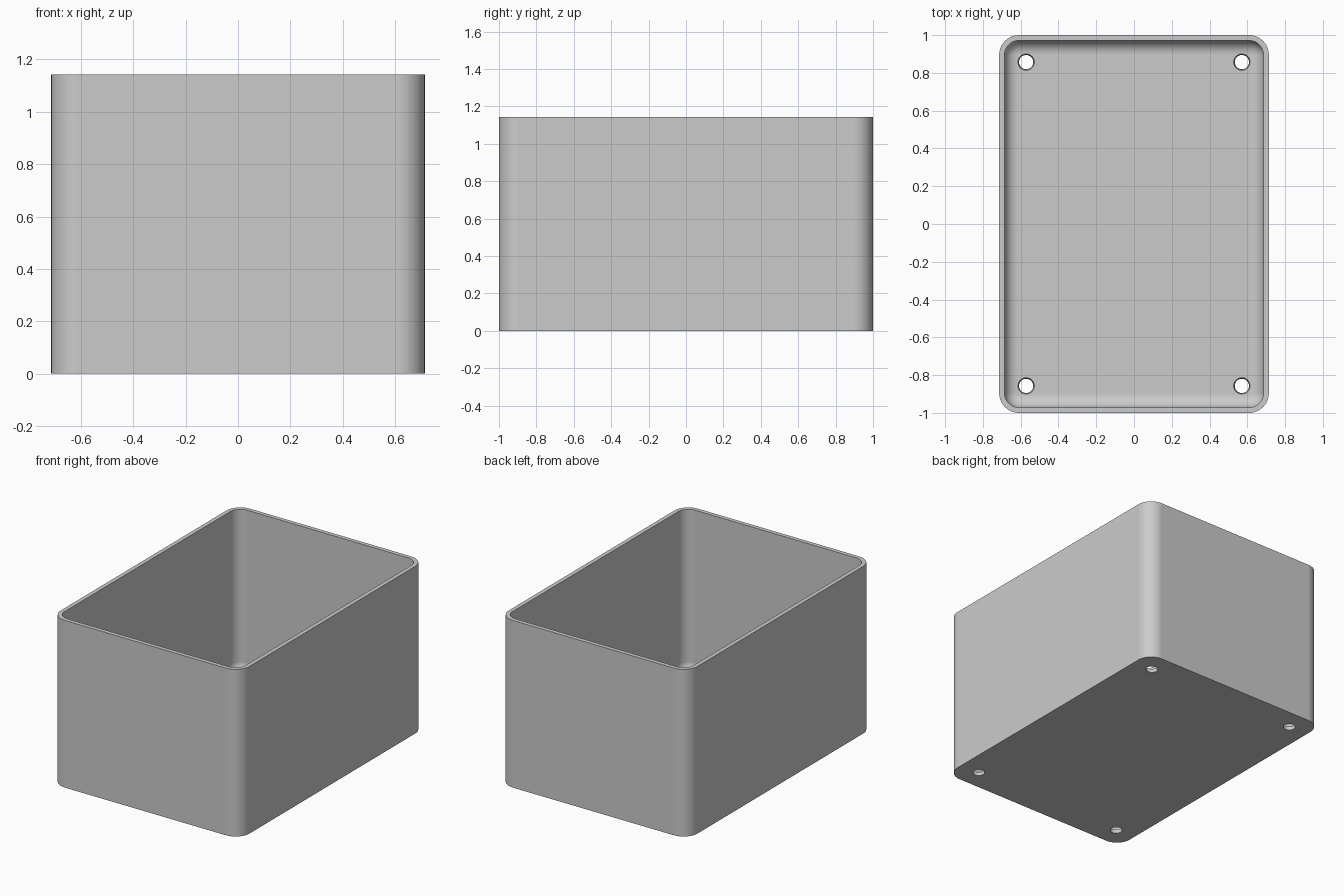
import bpy, bmesh, math

cube = bpy.data.objects.get("Cube")
if cube:
    bpy.data.objects.remove(cube, do_unlink=True)

HALF_X, HALF_Y, HEIGHT = 0.714, 1.0, 1.143
WALL, FLOOR = 0.0286, 0.0286
CORNER, FILLET = 0.105, 0.072
ARC = 10          # segments per rounded corner

grey = bpy.data.materials.new("plain_grey")
grey.use_nodes = True
grey.diffuse_color = (0.6, 0.6, 0.6, 1)
grey.node_tree.nodes["Principled BSDF"].inputs["Base Color"].default_value = (0.6, 0.6, 0.6, 1)


def rounded_ring(bm, inset, z):
    """Rounded rectangle, inset evenly from the outer outline."""
    r = CORNER - inset
    verts = []
    for i, (sx, sy) in enumerate([(1, 1), (-1, 1), (-1, -1), (1, -1)]):
        for k in range(ARC + 1):
            a = math.pi / 2 * (i + k / ARC)
            verts.append(bm.verts.new((sx * (HALF_X - CORNER) + r * math.cos(a),
                                       sy * (HALF_Y - CORNER) + r * math.sin(a), z)))
    return verts


# Open box: outer wall, rim, inner wall and the rounded edge of the floor
profile = [(0, 0), (0, HEIGHT), (WALL, HEIGHT)]
for k in range(ARC + 1):
    a = math.pi / 2 * k / ARC
    profile.append((WALL + FILLET * (1 - math.cos(a)), FLOOR + FILLET * (1 - math.sin(a))))

bm = bmesh.new()
rings = [rounded_ring(bm, inset, z) for inset, z in profile]
for low, high in zip(rings, rings[1:]):
    n = len(low)
    for i in range(n):
        j = (i + 1) % n
        bm.faces.new((low[i], low[j], high[j], high[i]))
bm.faces.new(rings[0][::-1])
bm.faces.new(rings[-1])
bmesh.ops.recalc_face_normals(bm, faces=bm.faces)
mesh = bpy.data.meshes.new("open_box")
bm.to_mesh(mesh)
bm.free()
mesh.materials.append(grey)
box = bpy.data.objects.new("open_box", mesh)
bpy.context.collection.objects.link(box)

# Flared drain holes near the four corners
cutters = []
for sx in (-1, 1):
    for sy in (-1, 1):
        bpy.ops.mesh.primitive_cone_add(vertices=32, radius1=0.032, radius2=0.049,
                                        depth=3 * FLOOR,
                                        location=(sx * 0.571, sy * 0.857, FLOOR / 2))
        cutter = bpy.context.object
        cutter.name = "hole_cutter"
        cutter.hide_render = True
        cutter.data.materials.append(grey)
        cutters.append(cutter)
        cut = box.modifiers.new("hole", 'BOOLEAN')
        cut.operation = 'DIFFERENCE'
        cut.solver = 'EXACT'
        cut.object = cutter

bpy.ops.object.select_all(action='DESELECT')
box.select_set(True)
bpy.context.view_layer.objects.active = box
for name in [m.name for m in box.modifiers]:
    bpy.ops.object.modifier_apply(modifier=name)
for cutter in cutters:
    bpy.data.objects.remove(cutter, do_unlink=True)

# Smooth rounded corners, crisp rim and base, level floor and walls
bpy.ops.object.shade_smooth_by_angle(angle=math.radians(30))
weighted = box.modifiers.new("even_normals", 'WEIGHTED_NORMAL')
weighted.keep_sharp = True
